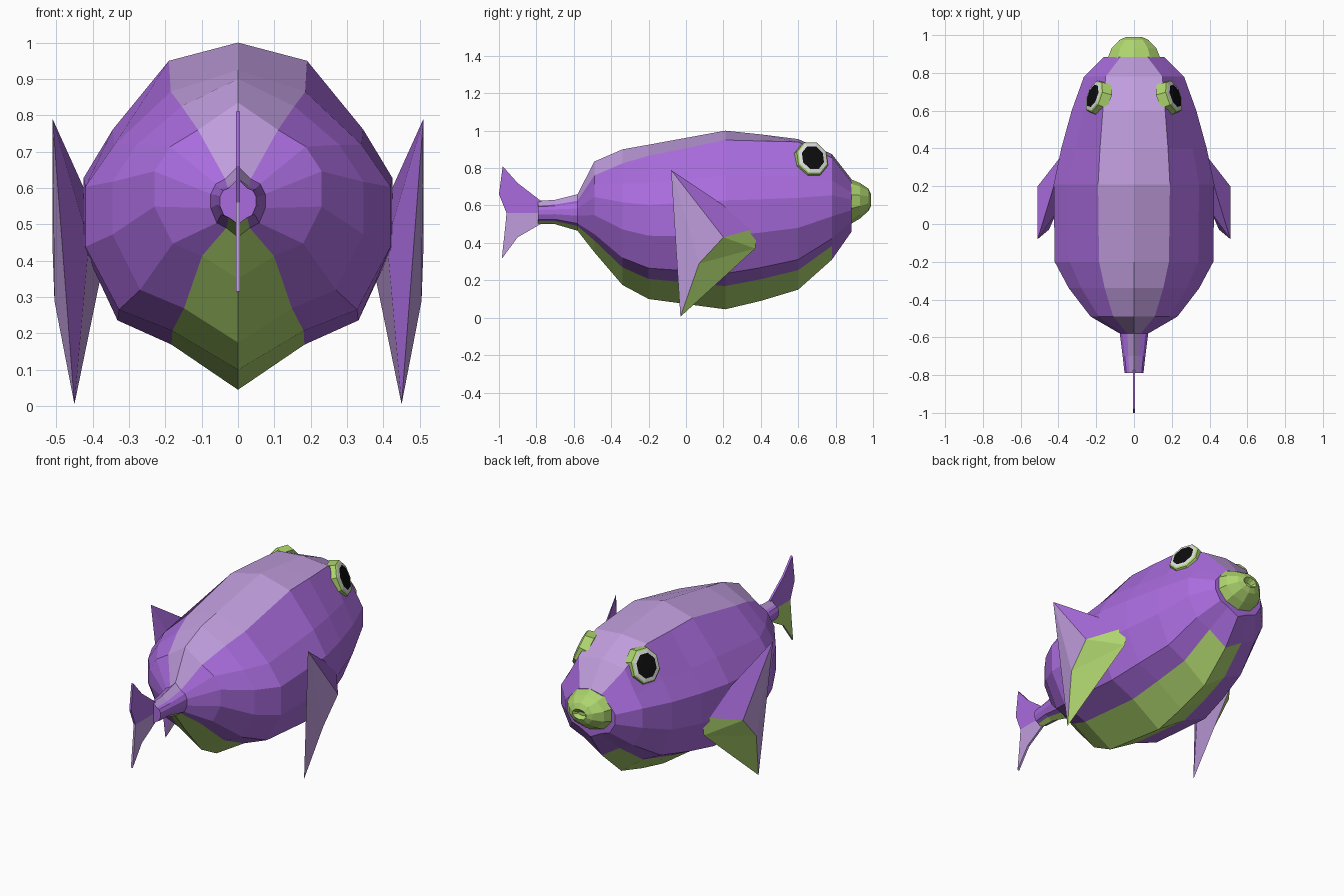
import bpy, bmesh, math
from mathutils import Vector

if "Cube" in bpy.data.objects:
    bpy.data.objects.remove(bpy.data.objects["Cube"])


def material(name, rgb):
    m = bpy.data.materials.new(name)
    m.diffuse_color = (*rgb, 1)
    m.use_nodes = True
    m.node_tree.nodes["Principled BSDF"].inputs["Base Color"].default_value = m.diffuse_color
    return m


MATS = [material("purple", (0.40, 0.15, 0.73)),
        material("light_mauve", (0.53, 0.34, 0.73)),
        material("lime_green", (0.42, 0.66, 0.155)),
        material("eye_white", (0.72, 0.74, 0.72)),
        material("eye_black", (0.004, 0.004, 0.004))]
PURPLE, MAUVE, GREEN, WHITE, BLACK = range(5)


def finish(bm, name):
    bmesh.ops.recalc_face_normals(bm, faces=bm.faces)
    me = bpy.data.meshes.new(name)
    bm.to_mesh(me)
    bm.free()
    for m in MATS:
        me.materials.append(m)
    ob = bpy.data.objects.new(name, me)
    bpy.context.collection.objects.link(ob)
    return ob


def loft(name, rings, rule):
    """Skin a list of closed rings; rule(ring, side) gives the colour."""
    bm = bmesh.new()
    vs = [[bm.verts.new(p) for p in r] for r in rings]
    n = len(rings[0])
    for i in range(len(vs) - 1):
        for j in range(n):
            k = (j + 1) % n
            f = bm.faces.new((vs[i][j], vs[i][k], vs[i + 1][k], vs[i + 1][j]))
            f.material_index = rule(i, j)
    bm.faces.new(vs[0]).material_index = rule(0, n // 4)
    bm.faces.new(vs[-1]).material_index = rule(len(vs) - 2, n // 4)
    return finish(bm, name)


# Body: stations of y, half width, top, back-strip x, back-strip z, bottom
STATIONS = [(-0.79, .05, .625, .025, .60, .50), (-0.70, .06, .63, .03, .605, .50),
            (-0.58, .075, .66, .035, .625, .465), (-0.49, .23, .835, .11, .76, .35),
            (-0.34, .345, .90, .155, .825, .175), (-0.20, .42, .925, .185, .865, .10),
            (0.21, .425, 1.0, .19, .95, .045), (0.40, .385, .98, .18, .945, .09),
            (0.60, .33, .955, .165, .94, .15), (0.78, .265, .875, .15, .855, .31),
            (0.885, .16, .74, .07, .725, .46)]
SIDE = [(.81, .75), (1, .61), (1, .41), (.78, .20), (.43, .13)]


def body_ring(y, w, top, bx, bz, bot):
    half = [(bx, bz)] + [(w * a, bot + (top - bot) * b) for a, b in SIDE]
    pts = [(0, top)] + half + [(0, bot)] + [(-x, z) for x, z in reversed(half)]
    return [(x, y, z) for x, z in pts]


def body_colour(i, j):
    if j in (0, 13):
        return MAUVE
    if j in (6, 7) and i < 9:
        return GREEN
    return PURPLE


loft("body", [body_ring(*s) for s in STATIONS], body_colour)


# Mouth: lips curling round to an inner hollow (y, half width, mid z, half height)
def oval(y, w, z, h, n=10):
    return [(w * math.sin(a), y, z + h * math.cos(a))
            for a in (2 * math.pi * k / n for k in range(n))]


loft("mouth", [oval(.87, .15, .62, .125), oval(.93, .125, .625, .095),
               oval(.975, .08, .63, .06), oval(.99, .045, .63, .03),
               oval(.965, .025, .625, .01)], lambda i, j: GREEN)

# Tail fin: thin forked plate, upper lobe purple, lower lobe mauve (green on the left)
UPPER = [(-.77, .62), (-.90, .72), (-.98, .81), (-1.0, .66), (-.96, .56), (-.77, .56)]
LOWER = [(-.77, .56), (-.96, .56), (-.965, .50), (-.985, .315), (-.90, .43), (-.77, .505)]
for name, outline, right, left in (("tail_fin_upper", UPPER, PURPLE, PURPLE),
                                   ("tail_fin_lower", LOWER, MAUVE, GREEN)):
    bm = bmesh.new()
    a, b = ([bm.verts.new((x, y, z)) for y, z in outline] for x in (.006, -.006))
    bm.faces.new(a).material_index = right
    bm.faces.new(b).material_index = left
    for k in range(len(outline)):
        m = (k + 1) % len(outline)
        bm.faces.new((a[k], a[m], b[m], b[k])).material_index = right
    finish(bm, name)

# Side fins: faceted shells with a pointed top and bottom
FIN = {"T": (.51, -.08, .79), "M": (.51, .20, .43), "N": (.505, .07, .29),
       "L": (.45, -.03, .005), "A": (.37, .38, .48), "B": (.375, .37, .37),
       "I": (.41, .06, .45)}
FIN_FACES = [("TAM", PURPLE), ("TMN", MAUVE), ("TNL", MAUVE), ("MAB", GREEN),
             ("MBN", GREEN), ("NBL", GREEN), ("TIA", PURPLE), ("TLI", PURPLE),
             ("ILB", MAUVE), ("AIB", PURPLE)]


def side_fin(name, s):
    bm = bmesh.new()
    v = {k: bm.verts.new((s * x, y, z)) for k, (x, y, z) in FIN.items()}
    for keys, col in FIN_FACES:
        bm.faces.new([v[k] for k in keys]).material_index = col
    finish(bm, name)


# Eyes: stacked eight-sided discs, green rim, white ring, black pupil
def eye(name, s):
    normal = Vector((s, .35, .42)).normalized()
    centre = Vector((s * .20, .672, .848))
    up = (Vector((0, 0, 1)) - normal * normal.z).normalized()
    across = up.cross(normal)
    steps = [(.10, -.04, GREEN), (.09, .012, GREEN), (.082, .018, WHITE),
             (.064, .022, BLACK)]
    rings = []
    for r, d, _ in steps:
        rings.append([centre + normal * d + up * r * math.cos(a) * 1.1 + across * r * math.sin(a)
                      for a in (math.pi * (k + .5) / 4 for k in range(8))])
    rings.append([centre + normal * .024 + (p - centre - normal * .022) * .5 for p in rings[-1]])
    loft(name, rings, lambda i, j: (GREEN, GREEN, WHITE, BLACK)[i])


for side, s in (("right", 1), ("left", -1)):
    side_fin("side_fin_" + side, s)
    eye("eye_" + side, s)
